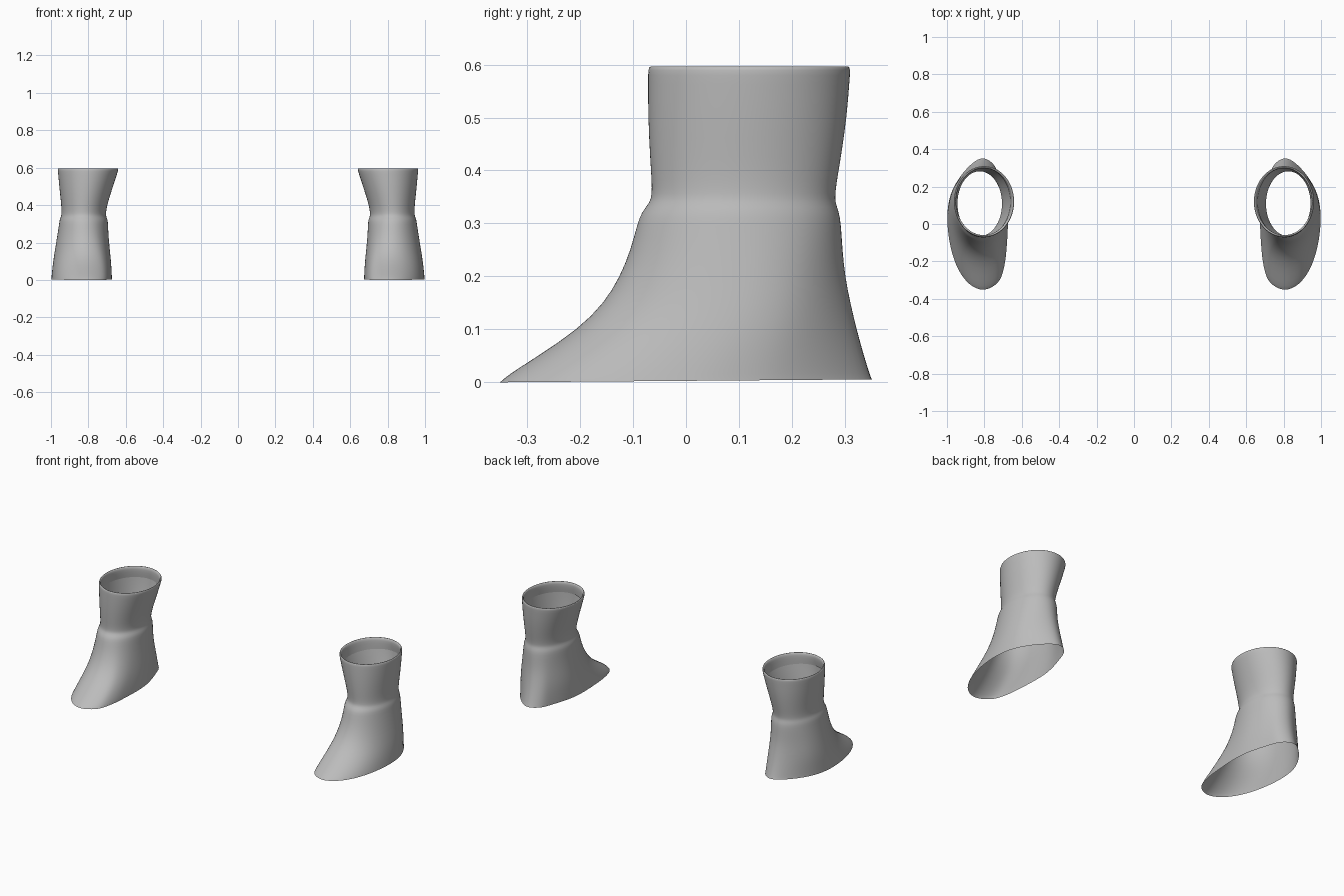
import bpy, bmesh, math

grey = bpy.data.materials.new("boot_grey")
grey.diffuse_color = (0.5, 0.5, 0.5, 1)

# Sole outline, anticlockwise from the heel tip
SOLE = [(.82, .352), (.752, .32), (.718, .24), (.686, .13), (.675, .03), (.68, -.10),
        (.693, -.22), (.725, -.31), (.80, -.352), (.872, -.328), (.93, -.26), (.97, -.165),
        (.993, -.05), (.997, .07), (.972, .18), (.905, .285)]
# Rings: z, inner x, outer x, front y, back y, share of sole shape
RINGS = [
    (.004, .674, .997, -.352, .352, 1.0),
    (.012, .674, .996, -.340, .349, 1.0),
    (.05, .676, .993, -.280, .337, .95),
    (.10, .679, .988, -.205, .323, .85),
    (.15, .684, .981, -.155, .311, .70),
    (.20, .689, .973, -.125, .301, .50),
    (.25, .693, .965, -.105, .296, .30),
    (.30, .695, .957, -.092, .293, .12),
    (.322, .697, .954, -.084, .289, .05),
    (.340, .705, .946, -.068, .282, 0),
    (.355, .706, .944, -.065, .282, 0),
    (.38, .703, .944, -.065, .285, 0),
    (.42, .694, .947, -.068, .292, 0),
    (.50, .668, .956, -.072, .304, 0),
    (.57, .645, .962, -.072, .309, 0),
    (.592, .639, .964, -.072, .311, 0),
    # rolled lip and short inner fold
    (.598, .643, .960, -.068, .307, 0),
    (.594, .652, .951, -.059, .298, 0),
    (.565, .656, .952, -.060, .298, 0),
    (.53, .662, .955, -.066, .302, 0),
]
SEG = 48


def sole_point(t):
    """Smooth closed curve through the sole outline, in -1..1 units."""
    n = len(SOLE)
    i, f = int(t * n) % n, (t * n) % 1
    p = [SOLE[(i + k) % n] for k in (-1, 0, 1, 2)]
    q = []
    for a in (0, 1):
        p0, p1, p2, p3 = (v[a] for v in p)
        q.append(.5 * (2 * p1 + (p2 - p0) * f + (2 * p0 - 5 * p1 + 4 * p2 - p3) * f * f
                       + (3 * p1 - p0 - 3 * p2 + p3) * f ** 3))
    return (q[0] - .836) / .161, q[1] / .352


# Boot shell lofted through the rings, open at top and bottom
bm = bmesh.new()
loops = []
for z, x0, x1, y0, y1, w in RINGS:
    loop = []
    for s in range(SEG):
        a = math.pi / 2 + math.tau * s / SEG
        u, v = sole_point(s / SEG)
        u = w * u + (1 - w) * math.cos(a)
        v = w * v + (1 - w) * math.sin(a)
        loop.append(bm.verts.new(((x0 + x1) / 2 + u * (x1 - x0) / 2,
                                  (y0 + y1) / 2 + v * (y1 - y0) / 2, z)))
    loops.append(loop)
for lo, hi in zip(loops, loops[1:]):
    for s in range(SEG):
        n = (s + 1) % SEG
        bm.faces.new((lo[s], lo[n], hi[n], hi[s]))
for v in loops[0]:  # slight tilt of the sole edge
    v.co.z = .003 + .004 * v.co.y / .352 * .7
mesh = bpy.data.meshes.new("boots")
bm.to_mesh(mesh)
bm.free()
mesh.materials.append(grey)
for p in mesh.polygons:
    p.use_smooth = True
boots = bpy.data.objects.new("boots", mesh)
bpy.context.collection.objects.link(boots)

# Second boot on the other side
mirror = boots.modifiers.new("pair", 'MIRROR')
mirror.use_axis[0] = True
mirror.use_mirror_merge = False
sub = boots.modifiers.new("smooth", 'SUBSURF')
sub.levels = sub.render_levels = 1
